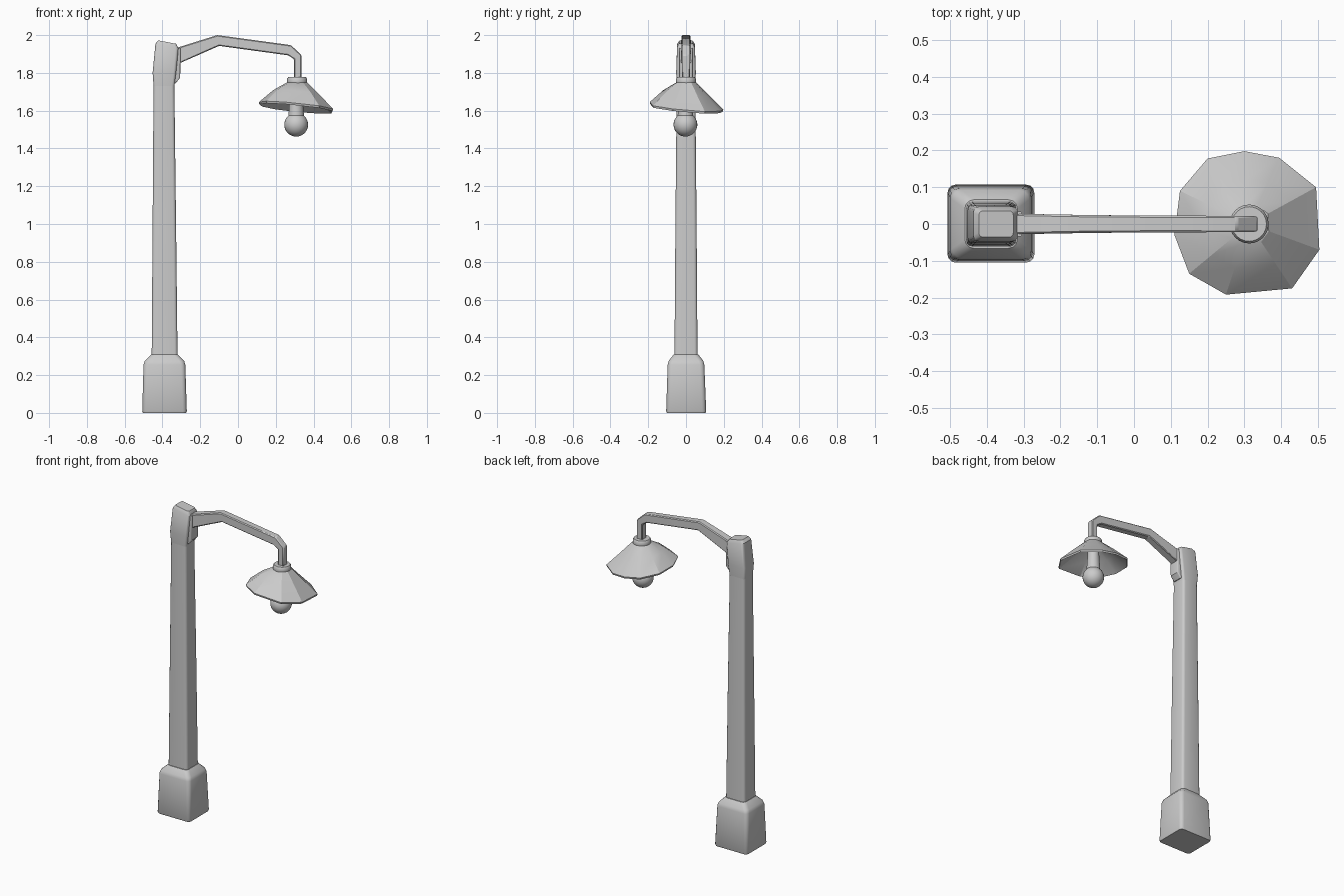
import bpy, bmesh, math
from mathutils import Vector

if "Cube" in bpy.data.objects:
    bpy.data.objects.remove(bpy.data.objects["Cube"])

grey = bpy.data.materials.new("light_grey")
grey.diffuse_color = (0.6, 0.6, 0.6, 1)
grey.use_nodes = True
grey.node_tree.nodes["Principled BSDF"].inputs["Base Color"].default_value = grey.diffuse_color


def finish(name, rings, smooth=35, cap=True):
    """Skin a stack of equal-sized point rings into one object."""
    bm = bmesh.new()
    vs = [[bm.verts.new(p) for p in ring] for ring in rings]
    for a, b in zip(vs, vs[1:]):
        n = len(a)
        for i in range(n):
            j = (i + 1) % n
            bm.faces.new((a[i], a[j], b[j], b[i]))
    if cap:
        bm.faces.new(vs[0][::-1])
        bm.faces.new(vs[-1])
    bmesh.ops.remove_doubles(bm, verts=bm.verts, dist=1e-5)
    bmesh.ops.recalc_face_normals(bm, faces=bm.faces)
    me = bpy.data.meshes.new(name)
    bm.to_mesh(me)
    bm.free()
    ob = bpy.data.objects.new(name, me)
    bpy.context.collection.objects.link(ob)
    me.materials.append(grey)
    bpy.ops.object.select_all(action='DESELECT')
    ob.select_set(True)
    bpy.context.view_layer.objects.active = ob
    bpy.ops.object.shade_smooth_by_angle(angle=math.radians(smooth))
    return ob


def rounded(z, x0, x1, y0, y1, r, drop=0.0):
    """Rounded rectangle at height z; drop lowers its +x side."""
    pts = []
    for k, (cx, cy) in enumerate([(x1 - r, y1 - r), (x0 + r, y1 - r),
                                  (x0 + r, y0 + r), (x1 - r, y0 + r)]):
        for s in range(4):
            a = math.radians(90 * k + 30 * s)
            x, y = cx + r * math.cos(a), cy + r * math.sin(a)
            pts.append((x, y, z - drop * (x - x0) / (x1 - x0)))
    return pts


def lathe(name, profile, cx, cy=0, n=24):
    return finish(name, [[(cx + r * math.cos(2 * math.pi * i / n),
                           cy + r * math.sin(2 * math.pi * i / n), z)
                          for i in range(n)] for r, z in profile])


# Foot block with sloping shoulders
finish("base_block", [
    rounded(0.0, -0.503, -0.275, -0.101, 0.103, 0.018),
    rounded(0.008, -0.507, -0.271, -0.105, 0.107, 0.022),
    rounded(0.255, -0.50, -0.279, -0.097, 0.097, 0.024),
    rounded(0.275, -0.494, -0.285, -0.092, 0.092, 0.026),
    rounded(0.308, -0.46, -0.317, -0.066, 0.066, 0.024)])

# Tapering post and thicker, sloping head
finish("post", [
    rounded(0.29, -0.457, -0.32, -0.061, 0.061, 0.016),
    rounded(1.0, -0.452, -0.328, -0.056, 0.056, 0.016),
    rounded(1.74, -0.447, -0.337, -0.049, 0.049, 0.016)])
finish("post_head", [
    rounded(1.73, -0.447, -0.337, -0.049, 0.049, 0.014),
    rounded(1.80, -0.452, -0.328, -0.052, 0.052, 0.014),
    rounded(1.955, -0.437, -0.315, -0.047, 0.047, 0.016, 0.025),
    rounded(1.972, -0.422, -0.328, -0.036, 0.036, 0.012, 0.018)])

# Bracket on the post
finish("arm_bracket", [
    rounded(1.745, -0.36, -0.330, -0.032, 0.032, 0.006),
    rounded(1.775, -0.36, -0.306, -0.034, 0.034, 0.006),
    rounded(1.932, -0.36, -0.304, -0.034, 0.034, 0.006)])

# Bent arm: upper x/z, lower x/z, half width
arm_sections = [(-0.33, 1.931, -0.33, 1.842, 0.028),
                (-0.11, 2.0, -0.10, 1.943, 0.024),
                (0.28, 1.947, 0.265, 1.893, 0.022),
                (0.336, 1.895, 0.296, 1.873, 0.021),
                (0.336, 1.76, 0.296, 1.76, 0.021)]
arm = finish("arm", [[(xa, -w, za), (xa, w, za), (xb, w, zb), (xb, -w, zb)]
                     for xa, za, xb, zb, w in arm_sections], 30)
bev = arm.modifiers.new("soft_edges", 'BEVEL')
bev.width, bev.segments = 0.005, 1

# Collar above the shade
LX = 0.313
lathe("collar", [(0.046, 1.73), (0.053, 1.742), (0.053, 1.768), (0.047, 1.777)], LX)

# Uneven ten-sided shade, tilted a little, with a thin inner skin
rim = [(0.30, 0.198), (0.395, 0.18), (0.495, 0.10), (0.504, -0.07), (0.43, -0.175),
       (0.25, -0.192), (0.15, -0.135), (0.11, -0.03), (0.125, 0.09), (0.20, 0.178)]


def shade_ring(f, z, tilt):
    return [(LX + (x - LX) * f, y * f,
             z - tilt * (0.10 * (x - LX) + 0.09 * y)) for x, y in rim]


finish("lamp_shade", [
    shade_ring(0.20, 1.752, 0), shade_ring(0.28, 1.748, 0),
    shade_ring(0.62, 1.693, 0.7), shade_ring(1.0, 1.622, 1.0),
    shade_ring(0.985, 1.611, 1.0), shade_ring(0.60, 1.674, 0.7),
    shade_ring(0.24, 1.728, 0)], 22)

# Bulb: neck flowing into a sphere
R, ZC = 0.063, 1.526
ball = [(R * math.sin(math.radians(a)), ZC - R * math.cos(math.radians(a)))
        for a in range(4, 140, 9)]
lathe("bulb", ball + [(0.039, 1.60), (0.035, 1.66), (0.033, 1.735)], 0.308, -0.003)
